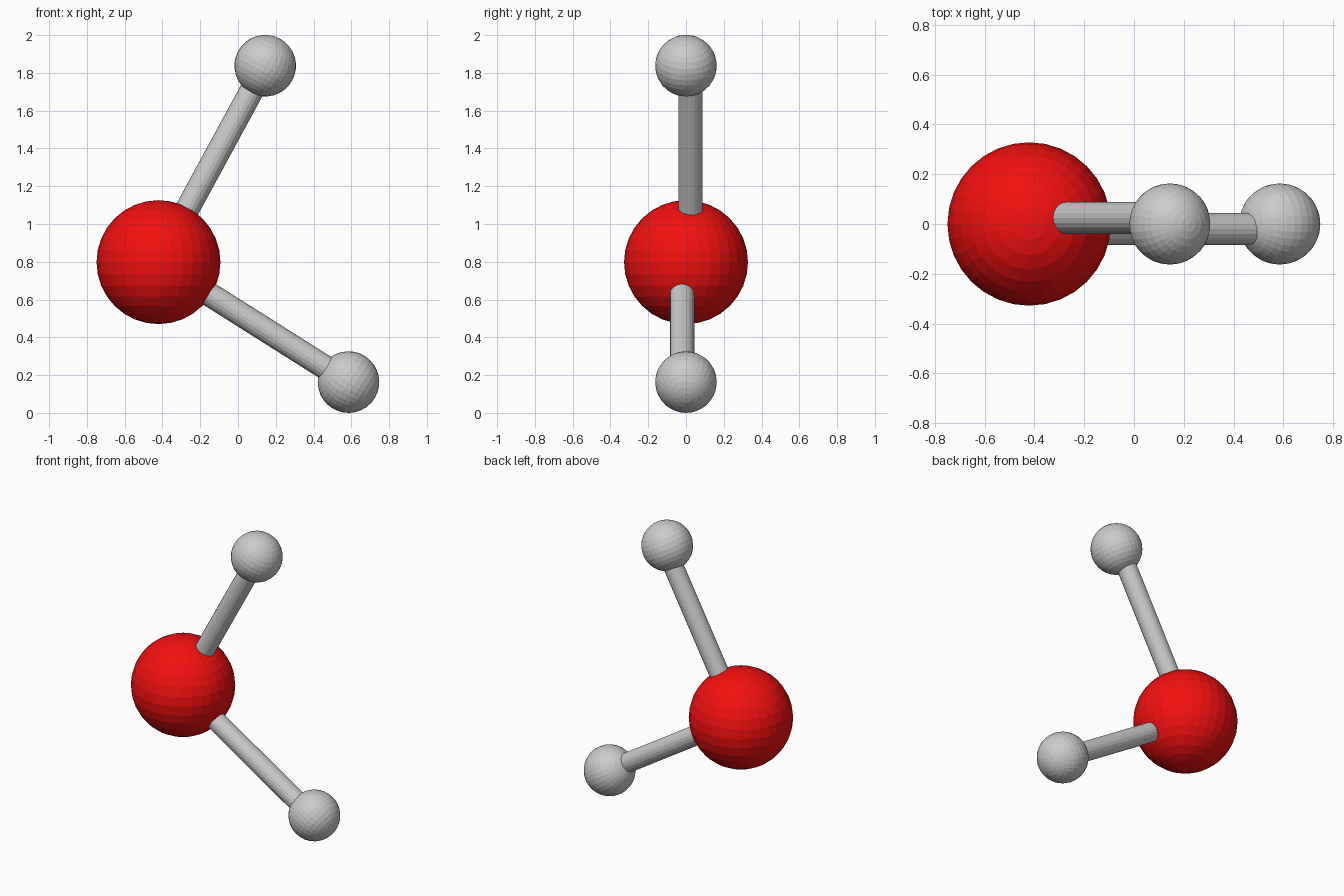
import bpy
from mathutils import Vector

if "Cube" in bpy.data.objects:
    bpy.data.objects.remove(bpy.data.objects["Cube"])

red = bpy.data.materials.new("red")
red.diffuse_color = (0.9, 0.005, 0.005, 1)
red.use_nodes = True
red.node_tree.nodes["Principled BSDF"].inputs["Base Color"].default_value = red.diffuse_color

OXYGEN = Vector((-0.421, 0, 0.798))
HYDROGENS = {"upper": Vector((0.144, 0, 1.838)), "lower": Vector((0.585, 0, 0.163))}


def atom(name, centre, radius, axis=Vector((0, 0, 1))):
    bpy.ops.mesh.primitive_uv_sphere_add(segments=32, ring_count=16, radius=radius, location=centre)
    ob = bpy.context.object
    ob.name = name
    ob.rotation_euler = axis.to_track_quat('Z', 'Y').to_euler()
    return ob


def bond(name, start, end, radius=0.064):
    d = end - start
    bpy.ops.mesh.primitive_cylinder_add(vertices=20, radius=radius, depth=d.length,
                                        location=(start + end) / 2,
                                        rotation=d.to_track_quat('Z', 'Y').to_euler())
    bpy.context.object.name = name


# Large central atom
atom("oxygen_atom", OXYGEN, 0.328).data.materials.append(red)

# Small atoms and their sticks, which sit slightly off the centre plane
for name, centre in HYDROGENS.items():
    direction = (centre - OXYGEN).normalized()
    side = Vector((0, 0.024 if name == "upper" else -0.02, 0))
    atom(name + "_hydrogen_atom", centre, 0.163, direction)
    bond(name + "_bond", OXYGEN + direction * 0.22 + side, centre - direction * 0.06 + side)
